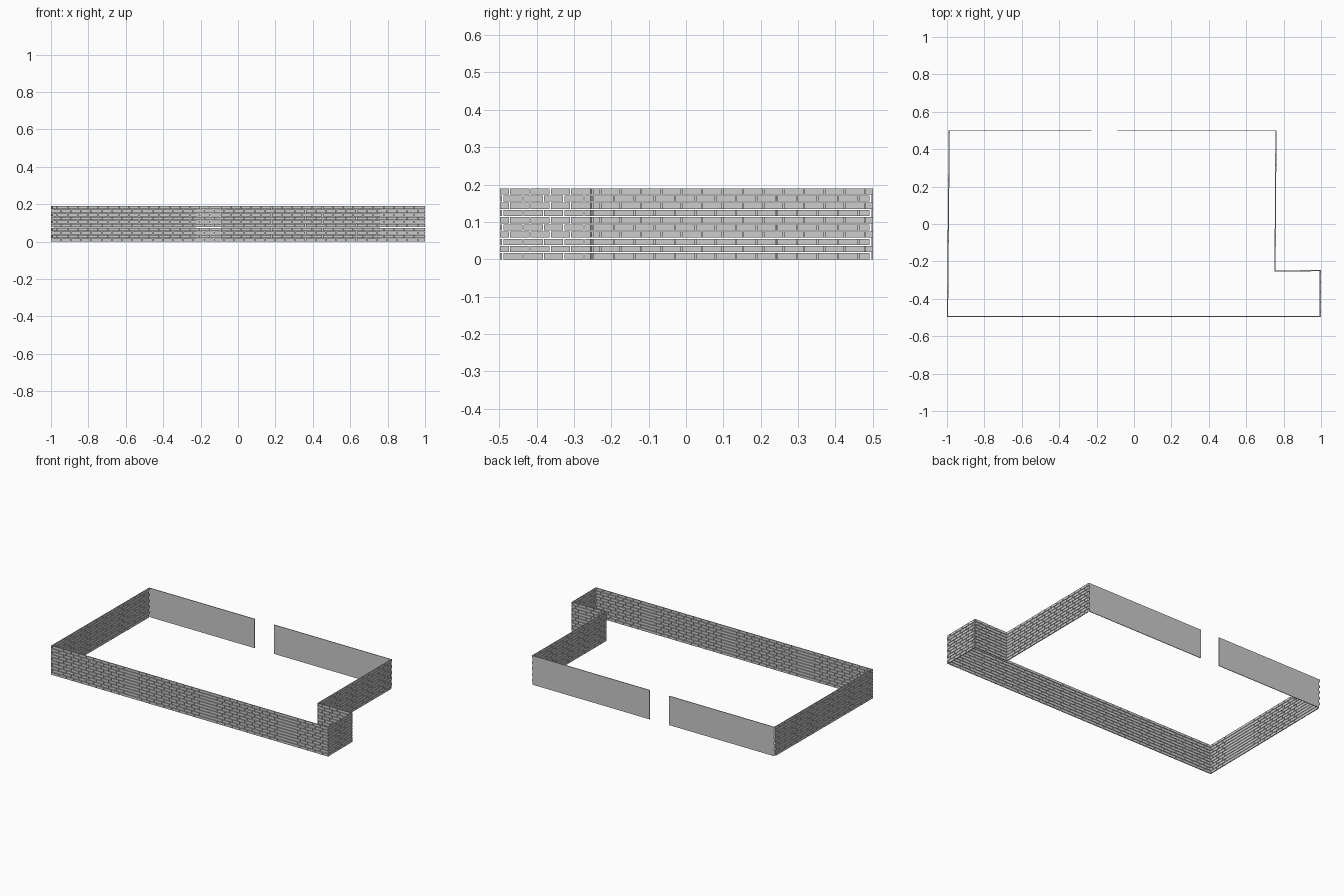
import bpy, bmesh
from mathutils import Vector, Matrix

if "Cube" in bpy.data.objects:
    bpy.data.objects.remove(bpy.data.objects["Cube"])

HEIGHT, COURSES, THICK = 0.19, 10, 0.006
BRICK, JOINT = 0.0545, 0.003
PITCH = (HEIGHT + JOINT) / COURSES


def add_block(bm, start, direction, a, b, z0, z1, thick):
    # upright block running from a to b along a wall line
    normal = Vector((-direction.y, direction.x, 0))
    centre = start + direction * (a + b) / 2 + Vector((0, 0, (z0 + z1) / 2))
    rot = Matrix((direction, normal, Vector((0, 0, 1)))).transposed().to_4x4()
    size = Matrix.Diagonal((b - a, thick, z1 - z0, 1))
    bmesh.ops.create_cube(bm, size=1, matrix=Matrix.Translation(centre) @ rot @ size)


def finish(bm, name):
    mesh = bpy.data.meshes.new(name)
    bm.to_mesh(mesh)
    bm.free()
    bpy.context.collection.objects.link(bpy.data.objects.new(name, mesh))


def brick_wall(name, p, q, parity):
    # running bond with open joints; courses interlock at the corners
    p, q = Vector((*p, 0)), Vector((*q, 0))
    length, direction = (q - p).length, (q - p).normalized()
    bm = bmesh.new()
    for row in range(COURSES):
        z = row * PITCH
        reach = THICK / 2 if (row + parity) % 2 == 0 else -THICK / 2 - JOINT
        lo, hi = -reach, length + reach
        x = lo - (BRICK / 2 if row % 2 else 0)
        while x < hi:
            a, b = max(x, lo), min(x + BRICK - JOINT, hi)
            if b - a > 0.004:
                add_block(bm, p, direction, a, b, z, z + PITCH - JOINT, THICK)
            x += BRICK
    finish(bm, name)


def panel(name, x0, x1):
    bm = bmesh.new()
    add_block(bm, Vector((x0, 0.498, 0)), Vector((1, 0, 0)), 0, x1 - x0, 0, HEIGHT, 0.004)
    finish(bm, name)


# brick walls around the plan
brick_wall("front_wall", (-0.997, -0.495), (0.997, -0.495), 0)
brick_wall("left_wall", (-0.997, -0.495), (-0.988, 0.497), 1)
brick_wall("bay_side_wall", (0.996, -0.495), (0.996, -0.249), 1)
brick_wall("bay_back_wall", (0.754, -0.252), (0.996, -0.249), 0)
brick_wall("right_wall", (0.754, -0.252), (0.759, 0.497), 1)

# plain back wall with a doorway gap
panel("back_wall_left", -0.985, -0.227)
panel("back_wall_right", -0.088, 0.757)
